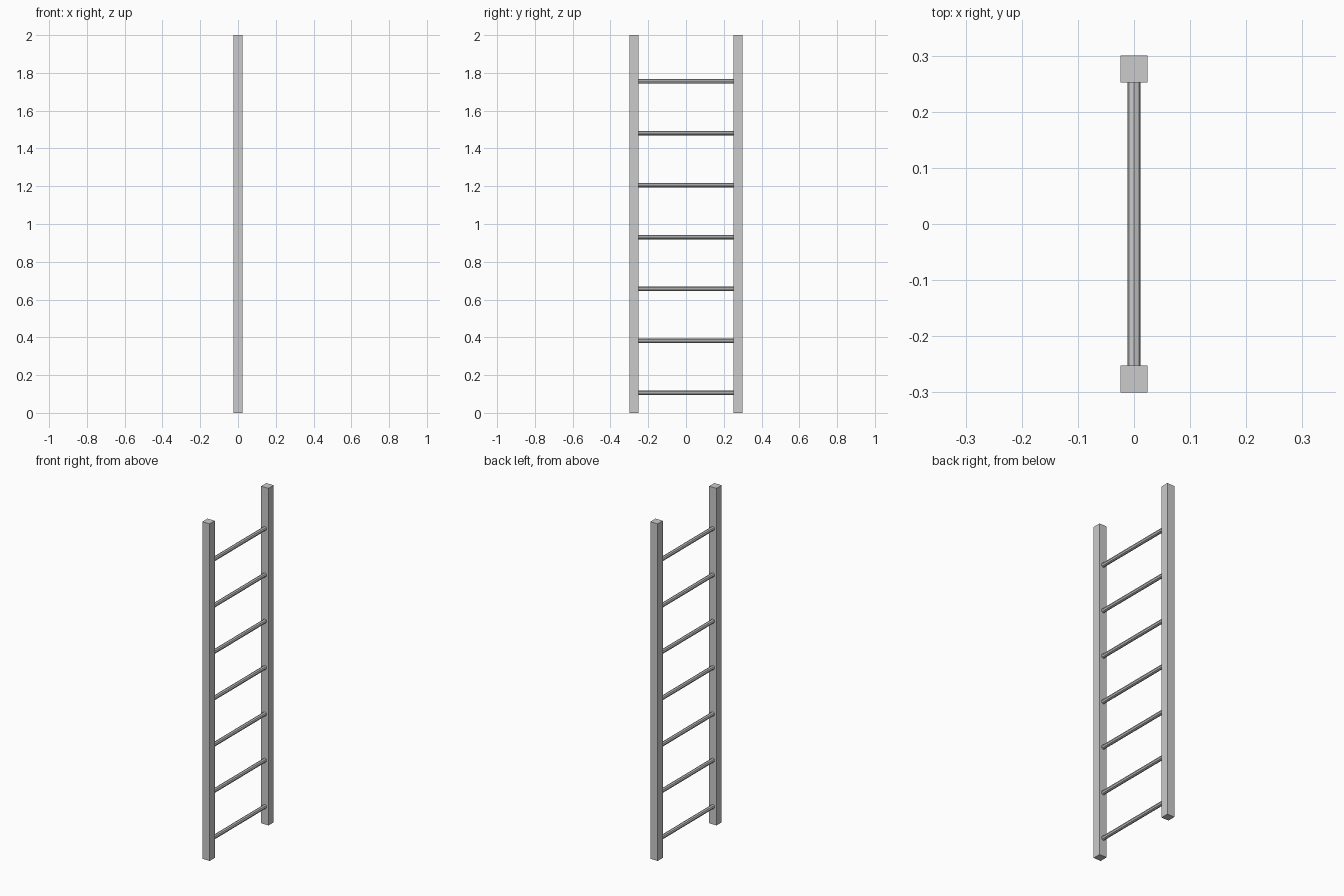
import bpy
from math import pi

if "Cube" in bpy.data.objects:
    bpy.data.objects.remove(bpy.data.objects["Cube"])

RAIL = 0.048      # square rail thickness
RAIL_Y = 0.276    # rail centre offset
RUNGS = 7

# Two square side rails
for name, side in (("left_rail", -1), ("right_rail", 1)):
    bpy.ops.mesh.primitive_cube_add(size=1, location=(0, side * RAIL_Y, 1))
    rail = bpy.context.object
    rail.name = name
    rail.scale = (RAIL, RAIL, 2)
    bpy.ops.object.transform_apply(location=False, rotation=False)

# Evenly spaced faceted rungs between the rails
for i in range(RUNGS):
    bpy.ops.mesh.primitive_cylinder_add(
        vertices=8, radius=0.012, depth=2 * RAIL_Y - RAIL,
        location=(0, 0, 0.106 + 0.275 * i), rotation=(pi / 2, 0, 0))
    bpy.context.object.name = f"rung_{i + 1}"
